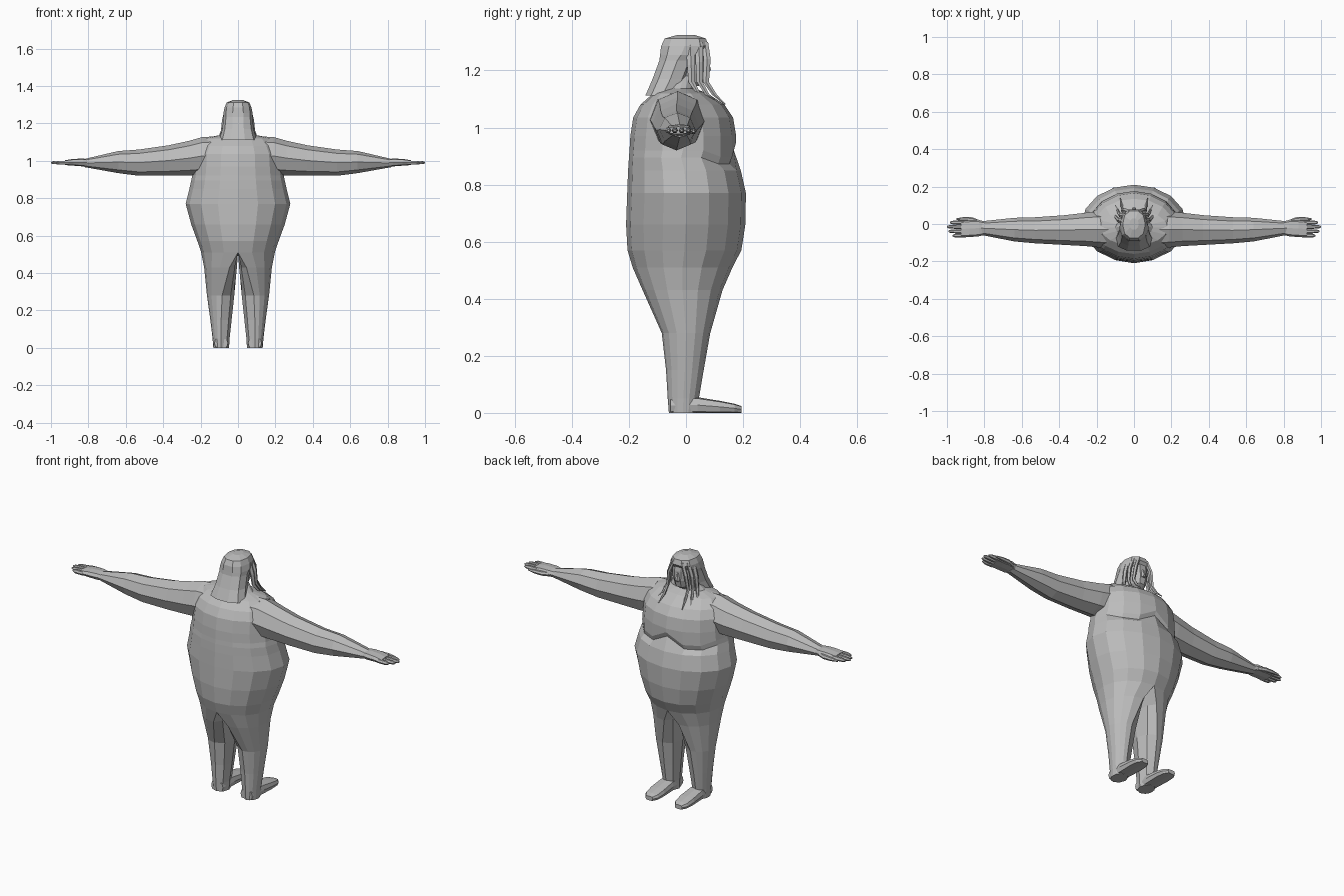
import bpy, bmesh, math
from mathutils import Vector

cube = bpy.data.objects.get("Cube")
if cube:
    bpy.data.objects.remove(cube)

grey = bpy.data.materials.new("plain grey")
grey.use_nodes = True
grey.diffuse_color = (0.5, 0.5, 0.5, 1)
grey.node_tree.nodes["Principled BSDF"].inputs["Base Color"].default_value = (0.5, 0.5, 0.5, 1)


def finish(name, bm, mirror):
    bmesh.ops.recalc_face_normals(bm, faces=bm.faces)
    mesh = bpy.data.meshes.new(name)
    bm.to_mesh(mesh)
    bm.free()
    mesh.materials.append(grey)
    obj = bpy.data.objects.new(name, mesh)
    bpy.context.collection.objects.link(obj)
    if mirror:
        mod = obj.modifiers.new("mirror", "MIRROR")
        mod.use_mirror_merge = True
        mod.merge_threshold = 0.0005
    return obj


def oval(axis, pos, a, b, n=8, p=1.0):
    """Ring across an axis; a and b are its extents on the other two axes."""
    ring = []
    for i in range(n):
        t = math.tau * i / n
        c, s = math.cos(t), math.sin(t)
        u = (a[0] + a[1]) / 2 + (a[1] - a[0]) / 2 * math.copysign(abs(c) ** p, c)
        v = (b[0] + b[1]) / 2 + (b[1] - b[0]) / 2 * math.copysign(abs(s) ** p, s)
        ring.append({"x": (pos, u, v), "y": (u, pos, v), "z": (u, v, pos)}[axis])
    return ring


def bridge(bm, r0, r1, closed=True):
    n = len(r0)
    for i in range(n if closed else n - 1):
        j = (i + 1) % n
        bm.faces.new((r0[i], r0[j], r1[j], r1[i]))


def loft(name, rings, mirror=False):
    bm = bmesh.new()
    rows = [[bm.verts.new(co) for co in ring] for ring in rings]
    for r0, r1 in zip(rows, rows[1:]):
        bridge(bm, r0, r1)
    bm.faces.new(rows[0])
    bm.faces.new(rows[-1])
    return finish(name, bm, mirror)


# Body: half arcs for the torso, which continue as closed rings down each leg
ARC = 8
torso = [  # height, half width, back, front
    (1.19, .045, -.05, .04), (1.137, .1, -.07, .03), (1.12, .18, -.115, .075),
    (1.08, .215, -.16, .135), (1.035, .235, -.185, .165), (.97, .24, -.195, .176),
    (.92, .245, -.198, .176), (.895, .25, -.2, .166), (.85, .26, -.203, .192),
    (.77, .28, -.206, .21), (.66, .25, -.21, .208), (.57, .217, -.205, .194)]
legs = [  # height, middle, outside, inside, back, front
    (.51, 0, .197, 0, -.187, .163), (.43, .045, .181, .006, -.152, .128),
    (.28, .085, .166, .02, -.085, .085), (.15, .09, .148, .034, -.07, .062),
    (.05, .091, .136, .045, -.064, .045), (0, .09, .132, .048, -.06, .04)]


def arc(z, mid, out, back, front):
    pts = []
    for i in range(ARC + 1):
        t = math.pi * i / ARC
        x = mid + (out - mid) * math.sin(t)
        y = (back + front) / 2 + (front - back) / 2 * math.cos(t)
        # Scalloped lower edge of the chest
        sag = 0
        if .88 < z < .93 and y > .05:
            sag = .03 if x < .02 else -.022 if x < .2 else 0
        pts.append((x if 0 < i < ARC else mid, y, z + sag))
    return pts


bm = bmesh.new()
rows = [[bm.verts.new(c) for c in arc(z, 0, w, b, f)] for z, w, b, f in torso]
leg_rows = []
for z, mid, out, inn, back, front in legs:
    pts = arc(z, mid, out, back, front)
    for k in (3, 2, 1):
        t = math.pi * k / 4
        pts.append((mid - (mid - inn) * math.sin(t),
                    (back + front) / 2 + (front - back) / 2 * math.cos(t), z))
    leg_rows.append([bm.verts.new(c) for c in pts])
rows.append(leg_rows[0][:ARC + 1])
for r0, r1 in zip(rows, rows[1:]):
    bridge(bm, r0, r1, closed=False)
for r0, r1 in zip(leg_rows, leg_rows[1:]):
    bridge(bm, r0, r1)
bm.faces.new(rows[0])
bm.faces.new(leg_rows[-1])
finish("body", bm, True)

# Feet
loft("feet", [oval("y", y, (.09 - w, .09 + w), (0, h), 8, .5) for y, w, h in
              [(-.055, .036, .05), (.04, .042, .055), (.12, .045, .042),
               (.17, .04, .032), (.195, .022, .024)]], True)

# Arms
loft("arms", [oval("x", x, y, z) for x, y, z in [
    (.12, (-.13, .07), (.93, 1.13)), (.19, (-.125, .066), (.925, 1.127)),
    (.26, (-.118, .06), (.922, 1.107)), (.37, (-.112, .047), (.92, 1.083)),
    (.53, (-.103, .036), (.92, 1.06)), (.64, (-.093, .033), (.934, 1.052)),
    (.82, (-.058, .014), (.966, 1.01))]], True)

# Hands with four fingers and a thumb
loft("palms", [oval("x", x, y, z, 8, .7) for x, y, z in [
    (.8, (-.058, .014), (.972, 1.008)), (.83, (-.066, .022), (.97, 1.012)),
    (.88, (-.07, .022), (.974, 1.01)), (.925, (-.072, .018), (.977, 1.003))]], True)
for name, y, tip in [("index", .008, .985), ("middle", -.015, 1.0),
                     ("ring", -.039, .992), ("little", -.062, .97)]:
    loft(name + "_fingers", [oval("x", x, (y - r, y + r), (.99 - r, .99 + r), 6) for x, r in
                             [(.905, .011), (.95, .011), (tip - .012, .009), (tip, .004)]], True)
loft("thumbs", [oval("x", x, (y - r, y + r), (.987 - r, .987 + r), 6) for x, y, r in
                [(.825, .008, .012), (.865, .024, .012), (.91, .027, .01), (.95, .026, .005)]], True)

# Head and nose
loft("head", [oval("z", z, (-w, w), (b, f), 10) for z, w, b, f in [
    (1.145, .03, -.03, .045), (1.16, .045, -.05, .068), (1.2, .06, -.07, .077),
    (1.25, .066, -.08, .076), (1.3, .055, -.07, .065)]])
loft("nose", [oval("z", z, (-w, w), (.06, f), 6) for z, w, f in
              [(1.195, .012, .084), (1.203, .013, .09), (1.24, .006, .078)]])

# Hair: a crown that falls down the back
loft("hair", [oval("z", z, (-w, w), (b, f), 10, .85) for z, w, b, f in [
    (1.325, .025, -.03, .03), (1.312, .06, -.078, .073), (1.285, .072, -.091, .082),
    (1.255, .078, -.094, .06), (1.235, .077, -.096, .035), (1.17, .084, -.12, .01),
    (1.112, .1, -.145, -.02)]])

# Loose strands beside the face and over the chest
strands = {
    "front": [(.025, .066, 1.3, .012), (.05, .074, 1.24, .013), (.062, .07, 1.16, .011),
              (.065, .1, 1.115, .009), (.072, .138, 1.08, .003)],
    "middle": [(.045, .045, 1.3, .014), (.07, .047, 1.23, .014), (.077, .048, 1.16, .011),
               (.088, .075, 1.115, .008), (.1, .1, 1.098, .003)],
    "side": [(.055, .015, 1.29, .016), (.075, .018, 1.22, .015), (.083, .02, 1.16, .012),
             (.1, .04, 1.125, .008), (.115, .055, 1.112, .003)],
}
for name, path in strands.items():
    loft(name + "_strands", [oval("z", z, (x - r * .7, x + r * .7), (y - r, y + r), 5)
                             for x, y, z, r in path], True)
